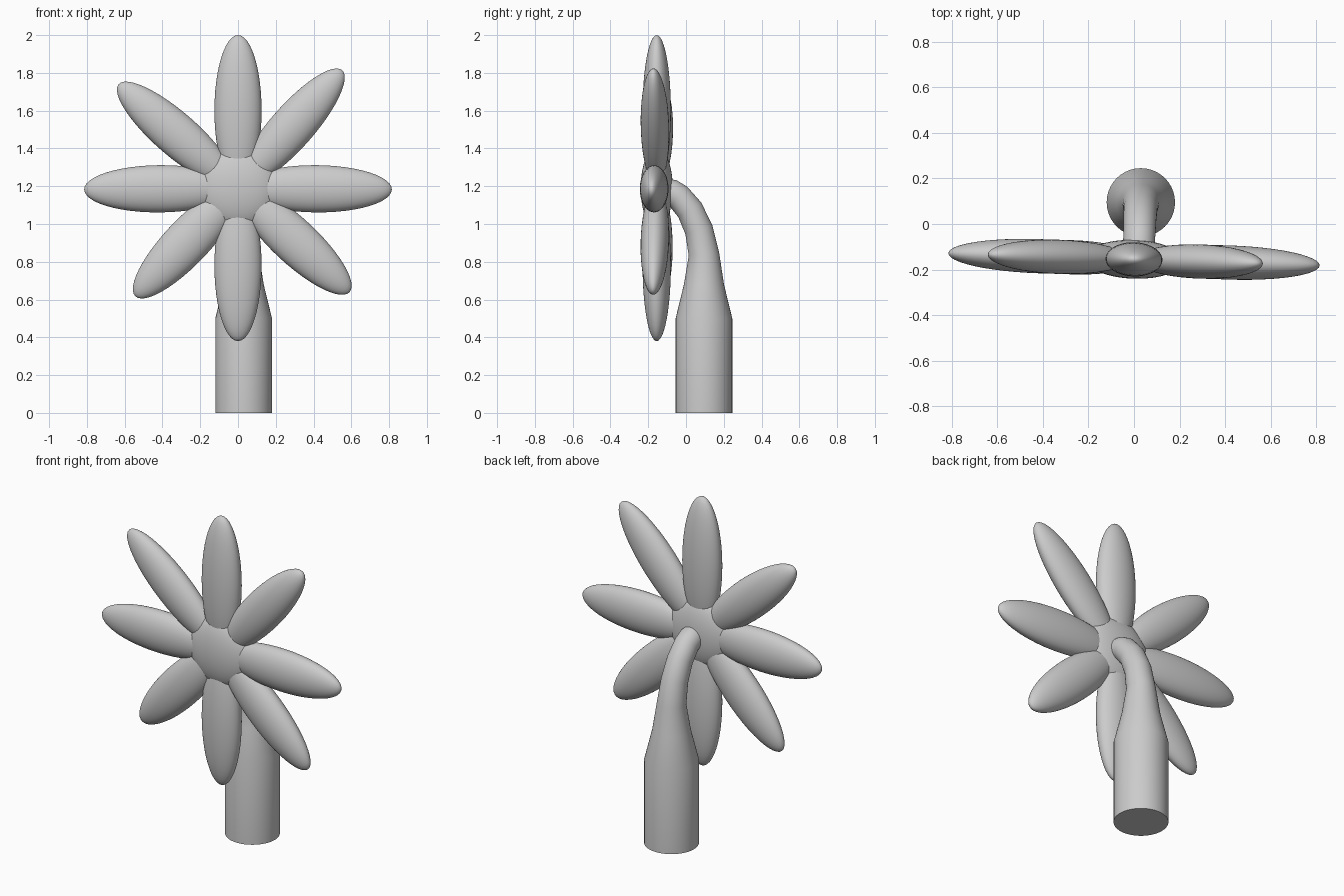
import bpy, bmesh
from math import sin, cos, pi, radians
from mathutils import Matrix, Vector

if "Cube" in bpy.data.objects:
    bpy.data.objects.remove(bpy.data.objects["Cube"])

HUB = Vector((0, -0.155, 1.19))
TURN = Matrix.Translation(HUB) @ Matrix.Rotation(radians(-1.9), 4, 'Z')


def finish(bm, name, angle=35):
    bmesh.ops.recalc_face_normals(bm, faces=bm.faces)
    mesh = bpy.data.meshes.new(name)
    bm.to_mesh(mesh)
    bm.free()
    obj = bpy.data.objects.new(name, mesh)
    bpy.context.collection.objects.link(obj)
    bpy.ops.object.select_all(action='DESELECT')
    obj.select_set(True)
    bpy.context.view_layer.objects.active = obj
    bpy.ops.object.shade_smooth_by_angle(angle=radians(angle))
    return obj


def ellipsoid(name, size, matrix):
    bm = bmesh.new()
    # poles run along x, the long axis of a petal
    bmesh.ops.create_uvsphere(bm, u_segments=40, v_segments=24, radius=1)
    bm.transform(matrix @ Matrix.Diagonal((*size, 1)) @ Matrix.Rotation(pi / 2, 4, 'Y'))
    return finish(bm, name)


# flower centre
ellipsoid("flower_centre", (0.215, 0.085, 0.215), TURN)

# petals: direction in degrees, distance of middle, half length, half width
petals = [(-0.5, 0.415, 0.40, 0.125), (48.5, 0.433, 0.40, 0.115),
          (90, 0.41, 0.40, 0.125), (139, 0.438, 0.40, 0.115),
          (180.5, 0.415, 0.40, 0.125), (226.5, 0.390, 0.40, 0.12),
          (270, 0.41, 0.40, 0.125), (317, 0.408, 0.40, 0.12)]
for i, (deg, dist, length, width) in enumerate(petals):
    spin = Matrix.Rotation(radians(-deg), 4, 'Y')
    ellipsoid(f"petal_{i + 1}", (length, 0.075, width),
              TURN @ spin @ Matrix.Translation((dist, 0, 0)))

# stem: x, y, z, radius, tilt towards the flower in degrees
path = [(0.03, 0.095, 0.0, 0.15, 0), (0.03, 0.095, 0.5, 0.15, 0),
        (0.03, 0.095, 0.68, 0.106, 0), (0.03, 0.095, 0.84, 0.081, 5),
        (0.028, 0.068, 0.97, 0.075, 18), (0.026, 0.02, 1.075, 0.072, 33),
        (0.024, -0.04, 1.145, 0.07, 50), (0.022, -0.08, 1.168, 0.07, 65),
        (0.02, -0.15, 1.18, 0.068, 85)]
bm = bmesh.new()
rings, n = [], 40
for x, y, z, r, tilt in path:
    rot = Matrix.Rotation(radians(tilt), 3, 'X')
    rings.append([bm.verts.new(Vector((x, y, z)) + rot @ Vector(
        (r * cos(2 * pi * k / n), r * sin(2 * pi * k / n), 0))) for k in range(n)])
for a, b in zip(rings, rings[1:]):
    for k in range(n):
        j = (k + 1) % n
        bm.faces.new((a[k], a[j], b[j], b[k]))
bm.faces.new(rings[0])
bm.faces.new(rings[-1])
finish(bm, "stem")
